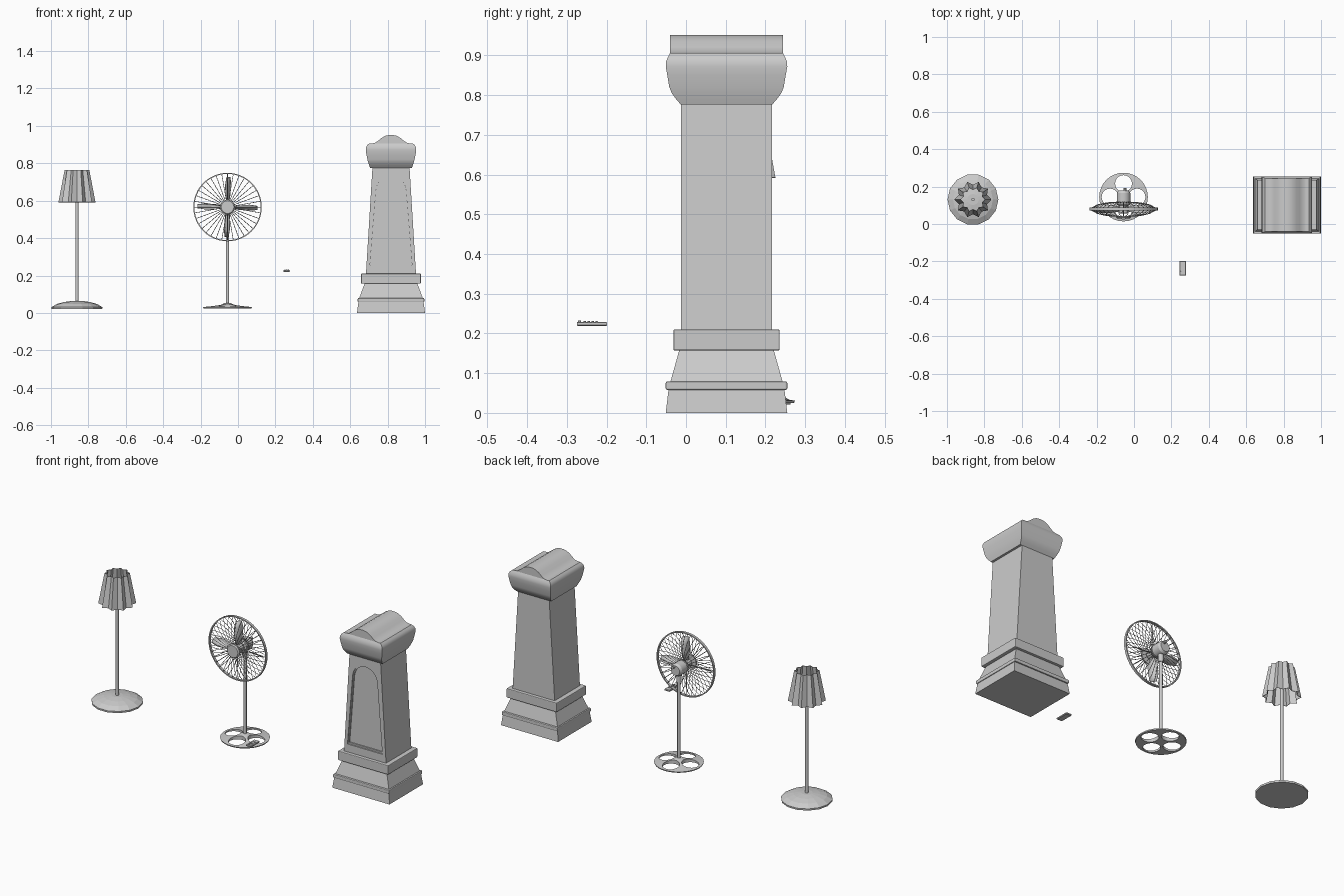
import bpy, bmesh, math
from mathutils import Vector, Matrix

if "Cube" in bpy.data.objects:
    bpy.data.objects.remove(bpy.data.objects["Cube"])

def finish(bm, name, smooth=None, recalc=True):
    if recalc:
        bmesh.ops.recalc_face_normals(bm, faces=bm.faces)
    me = bpy.data.meshes.new(name)
    bm.to_mesh(me)
    bm.free()
    ob = bpy.data.objects.new(name, me)
    bpy.context.collection.objects.link(ob)
    if smooth:
        for o in bpy.context.selected_objects:
            o.select_set(False)
        ob.select_set(True)
        bpy.context.view_layer.objects.active = ob
        bpy.ops.object.shade_smooth_by_angle(angle=math.radians(smooth))
    return ob

def stack(name, loops, smooth=None, caps=True):
    """Skin a list of equal-length closed loops."""
    bm = bmesh.new()
    rows = [[bm.verts.new(p) for p in l] for l in loops]
    n = len(rows[0])
    for a, b in zip(rows, rows[1:]):
        for i in range(n):
            j = (i + 1) % n
            bm.faces.new((a[i], a[j], b[j], b[i]))
    if caps:
        bm.faces.new(rows[0])
        bm.faces.new(rows[-1])
    return finish(bm, name, smooth)

def rect_stack(name, cx, cy, rings):
    return stack(name, [[(cx + sx * hx, cy + sy * hy, z) for sx, sy in
                 ((-1, -1), (1, -1), (1, 1), (-1, 1))] for z, hx, hy in rings])

def lathe(name, cx, cy, prof, n, smooth=None):
    return stack(name, [[(cx + r * math.cos(2 * math.pi * i / n), cy + r * math.sin(2 * math.pi * i / n), z)
                 for i in range(n)] for r, z in prof], smooth)

def lathe_y(name, cx, cz, prof, n, smooth=30):
    return stack(name, [[(cx + r * math.cos(2 * math.pi * i / n), y, cz + r * math.sin(2 * math.pi * i / n))
                 for i in range(n)] for r, y in prof], smooth)

def prism_y(name, pts, y0, y1, smooth=None):
    return stack(name, [[(x, y, z) for x, z in pts] for y in (y0, y1)], smooth)

def cut(ob, cutter):
    m = ob.modifiers.new("cut", 'BOOLEAN')
    m.object = cutter
    m.solver = 'EXACT'
    cutter.hide_render = True
    cutter.hide_viewport = True
    cutter.display_type = 'WIRE'

# ---- pedestal clock case ----
CX, CY = 0.818, 0.102
rect_stack("case_plinth", CX, CY, [(0, .182, .153), (.058, .174, .146)])
band = rect_stack("case_lower_moulding", CX, CY, [(.058, .178, .153), (.079, .178, .153)])
rect_stack("case_base_slope", CX, CY, [(.079, .170, .141), (.158, .141, .119)])
band2 = rect_stack("case_upper_moulding", CX, CY, [(.157, .160, .134), (.21, .160, .134)])
for b in (band, band2):
    m = b.modifiers.new("bevel", 'BEVEL')
    m.width = .004
    m.segments = 2
shaft = rect_stack("case_shaft", CX, CY, [(.205, .134, .115), (.78, .099, .115)])

# arched recess in the shaft front
arch = [(-.112, .255), (.112, .255)]
arch += [(.08 * math.cos(t * math.pi / 14), .65 + .082 * math.sin(t * math.pi / 14)) for t in range(15)]
cut(shaft, prism_y("recess_cutter", [(CX + x, z) for x, z in arch], CY - .16, CY - .103))
frame = prism_y("panel_frame", [(CX + x * .99, .002 + z * .998) for x, z in arch], CY - .110, CY - .100)
cut(frame, prism_y("frame_cutter", [(CX + x * .94, .019 + z * .965) for x, z in arch], CY - .16, CY - .103))

# hood: flared body with an arched crown
hood = [(.776, .112, .115), (.79, .117, .127), (.805, .122, .138), (.82, .126, .144), (.85, .132, .149),
        (.872, .135, .153), (.885, .134, .152), (.897, .128, .147), (.906, .117, .142)]
rect_stack("hood_body", CX, CY, hood)
for o in (bpy.data.objects["hood_body"],):
    bpy.context.view_layer.objects.active = o
    o.select_set(True)
    bpy.ops.object.shade_smooth_by_angle(angle=math.radians(35))
half = [(.117, .904), (.10, .906), (.084, .910), (.068, .921), (.05, .936), (.03, .947), (.012, .951)]
crown = half + [(-x, z) for x, z in reversed(half)]
prism_y("hood_crown", [(CX + x, z) for x, z in crown], CY - .142, CY + .142, 35)

# ---- floor lamp ----
LX, LY = -.861, .131
lathe("lamp_base", LX, LY, [(.135, .021), (.136, .031), (.107, .048), (.07, .058), (.03, .064)], 14)
lathe("lamp_pole", LX, LY, [(.009, .06), (.009, .64)], 10, 50)

# pleated shade, open at both ends
N = 10
def star(r, inner, z):
    return [(LX + (r if i % 2 == 0 else r * inner) * math.cos(math.pi * i / N),
             LY + (r if i % 2 == 0 else r * inner) * math.sin(math.pi * i / N), z) for i in range(2 * N)]
shade = stack("lamp_shade", [star(.099, .80, .592), star(.066, .80, .765)], caps=False)
m = shade.modifiers.new("thickness", 'SOLIDIFY')
m.thickness = .002
m.offset = -1

# ---- pedestal fan ----
FX, FY, FZ, HY = -.056, .144, .566, .08
base = lathe("fan_base", FX, FY, [(.128, .025), (.13, .031), (.03, .046), (.014, .054)], 32, 30)
bm = bmesh.new()
for k in range(4):
    a = k * math.pi / 2
    bmesh.ops.create_cone(bm, cap_ends=True, segments=24, radius1=.045, radius2=.045, depth=.2,
                          matrix=Matrix.Translation((FX + .072 * math.cos(a), FY + .072 * math.sin(a), .04)))
cut(base, finish(bm, "base_hole_cutter"))
lathe("fan_pole", FX, FY, [(.009, .05), (.009, .54)], 12, 40)
lathe_y("fan_motor", FX, FZ, [(.03, .098), (.036, .106), (.036, .165), (.028, .178)], 20)
lathe_y("fan_motor_knob", FX + .008, FZ + .02, [(.008, .17), (.008, .193)], 10)
lathe("fan_neck", FX, FY, [(.014, .49), (.014, .55)], 12, 40)
lathe_y("fan_front_badge", FX, FZ, [(.034, .030), (.04, .036), (.04, .044)], 24)
lathe_y("fan_hub", FX, FZ, [(.02, .055), (.024, .06), (.024, .10)], 16)

# wire cage
cu = bpy.data.curves.new("fan_cage_wires", 'CURVE')
cu.dimensions = '3D'
cu.bevel_depth = .0016
cu.bevel_resolution = 0
for prof in ([(.036, .040), (.09, .044), (.14, .056), (.18, .078)],
             [(.03, .118), (.09, .114), (.14, .103), (.18, .082)]):
    for k in range(36):
        a = 2 * math.pi * k / 36
        sp = cu.splines.new('POLY')
        sp.points.add(len(prof) - 1)
        for p, (r, y) in zip(sp.points, prof):
            p.co = (FX + r * math.cos(a), y, FZ + r * math.sin(a), 1)
bpy.context.collection.objects.link(bpy.data.objects.new("fan_cage_wires", cu))
ring = [(.177, HY - .007), (.183, HY - .007), (.183, HY + .007), (.177, HY + .007), (.177, HY - .007)]
bm = bmesh.new()
bm.free()
lp = [[(FX + r * math.cos(2 * math.pi * i / 48), y, FZ + r * math.sin(2 * math.pi * i / 48))
       for i in range(48)] for r, y in ring]
stack("fan_cage_rim", lp, 30, caps=False)

# four pitched blades
bm = bmesh.new()
for k in range(4):
    rot = Matrix.Translation((FX, HY, FZ)) @ Matrix.Rotation(k * math.pi / 2 + .03, 4, 'Y')
    rows = []
    for r, w, pitch in ((.02, .014, 60), (.07, .024, 58), (.12, .026, 55), (.16, .016, 52)):
        c, s = math.cos(math.radians(pitch)), math.sin(math.radians(pitch))
        rows.append([bm.verts.new(rot @ Vector((u * w * c, u * w * s, r))) for u in (-1, 1)])
    for a, b in zip(rows, rows[1:]):
        bm.faces.new((a[0], a[1], b[1], b[0]))
blades = finish(bm, "fan_blades", 30)
m = blades.modifiers.new("thickness", 'SOLIDIFY')
m.thickness = .003
m.offset = 0

# ---- remote control ----
RX, RY = .26, -.237
rect_stack("remote_body", RX, RY, [(.219, .015, .036), (.221, .017, .038), (.227, .017, .038), (.229, .015, .036)])
lathe("remote_power_button", RX, RY - .031, [(.004, .228), (.004, .233)], 10, 40)
for r in range(4):
    for c in (-1, 0, 1):
        lathe("remote_button", RX + c * .009, RY - .018 + r * .01, [(.003, .228), (.0028, .231)], 8, 40)
